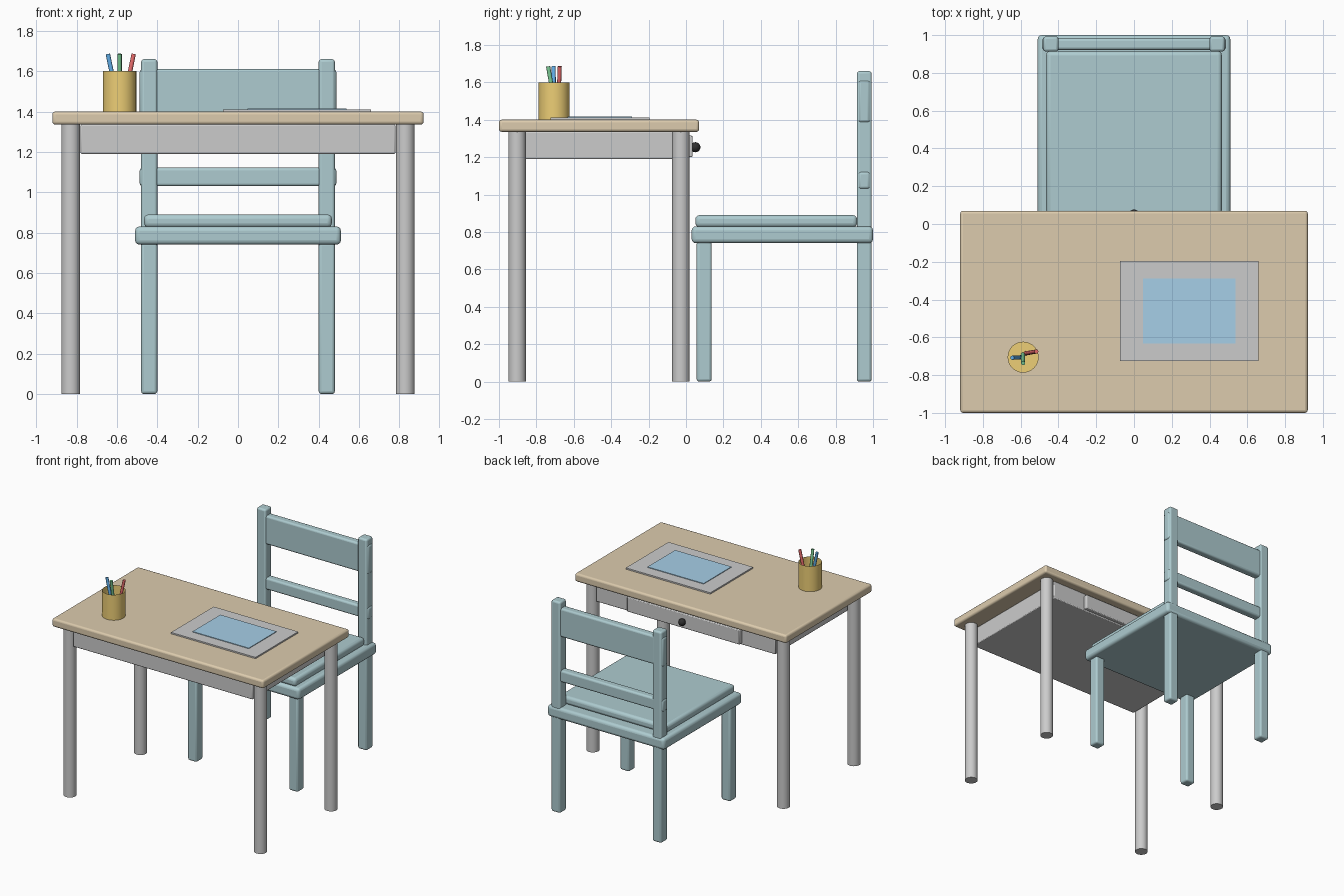
import bpy, math
from mathutils import Vector

if "Cube" in bpy.data.objects:
    bpy.data.objects.remove(bpy.data.objects["Cube"])


def material(name, rgb):
    m = bpy.data.materials.new(name)
    m.diffuse_color = (*rgb, 1)
    m.use_nodes = True
    m.node_tree.nodes["Principled BSDF"].inputs["Base Color"].default_value = m.diffuse_color
    return m


WOOD = material("wood", (0.72, 0.60, 0.42))
TEAL = material("teal_paint", (0.42, 0.60, 0.63))
YELLOW = material("yellow", (0.85, 0.62, 0.18))
PAPER = material("paper", (0.85, 0.85, 0.85))
BLUE = material("blue", (0.12, 0.42, 0.80))
PALE_BLUE = material("pale_blue", (0.38, 0.62, 0.80))
GREEN = material("green", (0.20, 0.60, 0.30))
RED = material("red", (0.80, 0.15, 0.15))
BLACK = material("black", (0.03, 0.03, 0.03))


def finish(ob, name, mat):
    ob.name = name
    if mat:
        ob.data.materials.append(mat)
    return ob


def box(name, x, y, z, mat=None, bevel=0.0, segments=3):
    """Box from (min, max) ranges with optional rounded edges."""
    bpy.ops.mesh.primitive_cube_add(
        size=1, location=[(r[0] + r[1]) / 2 for r in (x, y, z)])
    ob = bpy.context.object
    ob.scale = [r[1] - r[0] for r in (x, y, z)]
    bpy.ops.object.transform_apply(location=False, rotation=False, scale=True)
    if bevel:
        mod = ob.modifiers.new("rounded_edges", 'BEVEL')
        mod.width, mod.segments = bevel, segments
        bpy.ops.object.shade_smooth_by_angle(angle=math.radians(35))
    return finish(ob, name, mat)


def rod(name, a, b, radius, mat=None, sides=32, cap='NGON'):
    """Cylinder between two points."""
    a, b = Vector(a), Vector(b)
    d = b - a
    bpy.ops.mesh.primitive_cylinder_add(
        vertices=sides, radius=radius, depth=d.length, location=(a + b) / 2,
        end_fill_type=cap, rotation=d.to_track_quat('Z', 'Y').to_euler())
    bpy.ops.object.shade_smooth_by_angle(angle=math.radians(35))
    return finish(bpy.context.object, name, mat)


# Desk: top, drawer case, drawer, knob, round legs
box("desk_top", (-0.92, 0.92), (-1.0, 0.07), (1.335, 1.40), WOOD, 0.015)
box("drawer_case", (-0.78, 0.78), (-0.935, 0.005), (1.19, 1.335), None, 0.006, 2)
box("drawer_front", (-0.49, 0.49), (0.0, 0.035), (1.2, 1.315), None, 0.006, 2)
bpy.ops.mesh.primitive_uv_sphere_add(segments=24, ring_count=12, radius=0.027,
                                     location=(0, 0.05, 1.253))
bpy.ops.object.shade_smooth()
finish(bpy.context.object, "drawer_knob", BLACK)
for sx, side in ((-1, "left"), (1, "right")):
    for y, end in ((-0.903, "front"), (-0.027, "back")):
        rod(f"desk_leg_{end}_{side}", (sx * 0.829, y, 0),
            (sx * 0.829, y, 1.337), 0.047)

# Chair: seat, cushion, legs and posts, back rails
box("chair_seat", (-0.51, 0.51), (0.03, 1.0), (0.74, 0.83), TEAL, 0.022)
box("seat_pad", (-0.465, 0.465), (0.05, 0.915), (0.825, 0.89), TEAL, 0.022)
for sx, side in ((-1, "left"), (1, "right")):
    x = sorted((sx * 0.40, sx * 0.48))
    box(f"chair_front_leg_{side}", x, (0.057, 0.137), (0, 0.75), TEAL, 0.014)
    box(f"chair_back_post_{side}", x, (0.913, 0.993), (0, 1.66), TEAL, 0.014)
box("back_rail_top", (-0.487, 0.487), (0.922, 0.984), (1.385, 1.61), TEAL, 0.014)
box("back_rail_lower", (-0.487, 0.487), (0.922, 0.984), (1.03, 1.122), TEAL, 0.014)

# Picture on the desk
box("paper_sheet", (-0.075, 0.66), (-0.725, -0.195), (1.398, 1.411), PAPER)
box("paper_picture", (0.048, 0.537), (-0.633, -0.288), (1.409, 1.416), PALE_BLUE)

# Open cup with its base, and three leaning pencils
CX, CY = -0.587, -0.705
rod("pencil_cup", (CX, CY, 1.40), (CX, CY, 1.60), 0.083, YELLOW, 32, 'NOTHING')
rod("pencil_cup_base", (CX, CY, 1.40), (CX, CY, 1.41), 0.082, YELLOW)
for name, bottom, top, mat in (
        ("pencil_blue", (-0.588, -0.705), (-0.645, -0.708), BLUE),
        ("pencil_green", (-0.587, -0.69), (-0.587, -0.737), GREEN),
        ("pencil_red", (-0.574, -0.685), (-0.517, -0.675), RED)):
    rod(name, (*bottom, 1.41), (*top, 1.685), 0.011, mat, 12)
